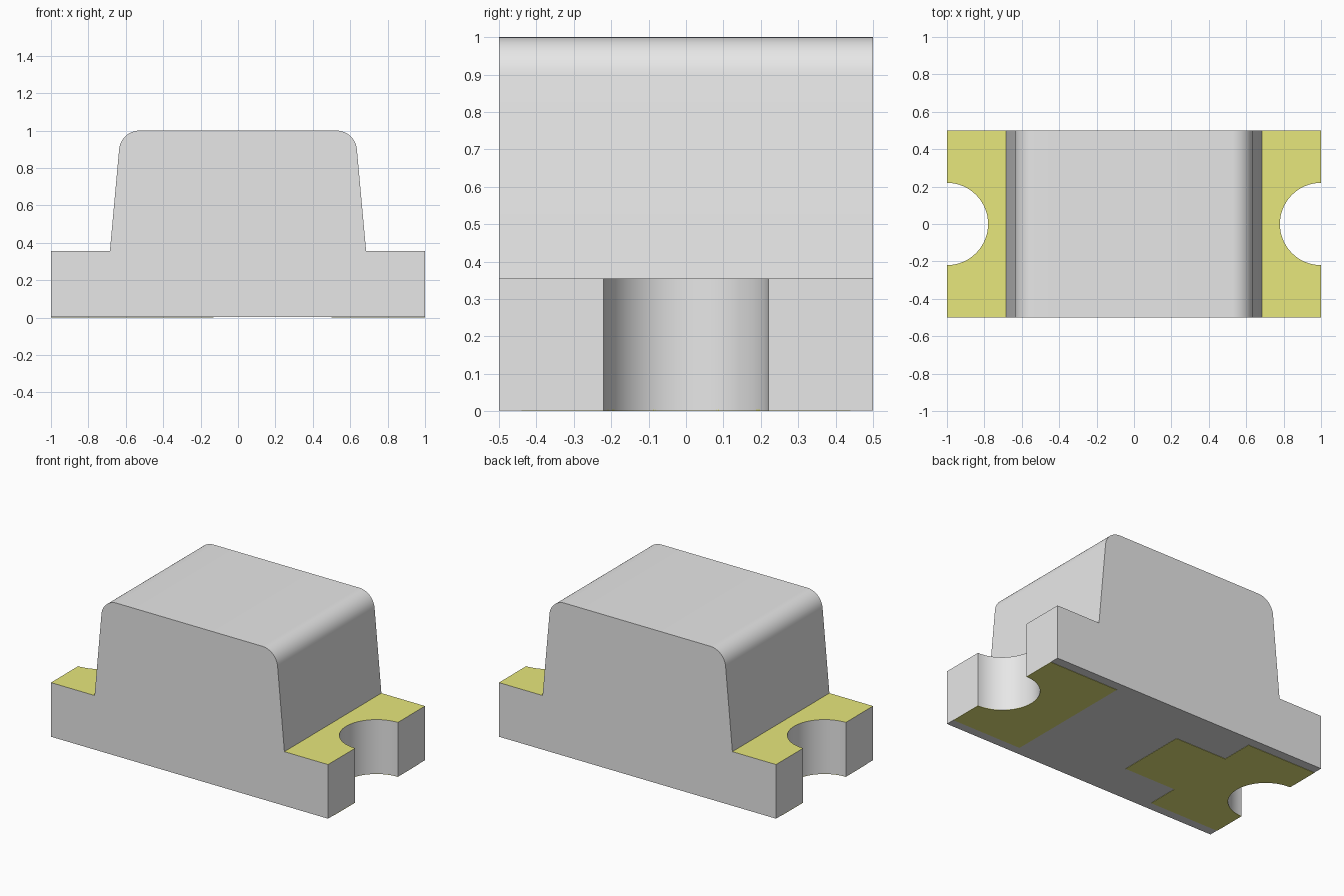
import bpy, bmesh, math
from mathutils import Vector

cube = bpy.data.objects.get("Cube")
if cube:
    bpy.data.objects.remove(cube, do_unlink=True)


def material(name, rgb):
    m = bpy.data.materials.new(name)
    m.use_nodes = True
    m.diffuse_color = (*rgb, 1)
    m.node_tree.nodes["Principled BSDF"].inputs["Base Color"].default_value = (*rgb, 1)
    return m


GREY = material("light grey", (0.8, 0.8, 0.8))
GOLD = material("pale gold", (0.8, 0.8, 0.2))

SKIN = 0.002      # how far the pads stand proud of the underside
NOTCH = 0.22      # radius of the end notches
SHELF = 0.355     # height of the end shelves


def extrude(name, points, offset, mats):
    """Make a prism from a closed outline of 3D points."""
    bm = bmesh.new()
    face = bm.faces.new([bm.verts.new(p) for p in points])
    moved = bmesh.ops.extrude_face_region(bm, geom=[face])["geom"]
    bmesh.ops.translate(bm, vec=Vector(offset),
                        verts=[v for v in moved if isinstance(v, bmesh.types.BMVert)])
    bmesh.ops.recalc_face_normals(bm, faces=bm.faces)
    mesh = bpy.data.meshes.new(name)
    bm.to_mesh(mesh)
    bm.free()
    obj = bpy.data.objects.new(name, mesh)
    bpy.context.collection.objects.link(obj)
    for m in mats:
        mesh.materials.append(m)
    return obj


def select(obj):
    bpy.ops.object.select_all(action='DESELECT')
    obj.select_set(True)
    bpy.context.view_layer.objects.active = obj


# Body: stepped profile with drafted sides and rounded shoulders
half = [(1, SKIN), (1, SHELF), (0.685, SHELF)]
radius, draft, steps = 0.11, math.radians(5.24), 12
for i in range(steps + 1):
    a = draft + (math.pi / 2 - draft) * i / steps
    half.append((0.526 + radius * math.cos(a), 0.89 + radius * math.sin(a)))
profile = half + [(-x, z) for x, z in reversed(half)]
body = extrude("body", [(x, -0.5, z) for x, z in profile], (0, 1, 0), [GREY, GOLD])

# Shelf tops are gold
for p in body.data.polygons:
    if p.normal.z > 0.9 and abs(p.center.z - SHELF) < 0.01:
        p.material_index = 1

# Round notches through both ends
for side in (-1, 1):
    bpy.ops.mesh.primitive_cylinder_add(vertices=64, radius=NOTCH, depth=2,
                                        location=(side, 0, 0))
    cutter = bpy.context.object
    cutter.name = "notch_cutter"
    cutter.hide_render = True
    cutter.data.materials.append(GREY)
    select(body)
    mod = body.modifiers.new("notch", 'BOOLEAN')
    mod.operation, mod.solver, mod.object = 'DIFFERENCE', 'EXACT', cutter
    bpy.ops.object.modifier_apply(modifier=mod.name)
    bpy.data.objects.remove(cutter, do_unlink=True)

select(body)
bpy.ops.object.shade_smooth_by_angle(angle=math.radians(30))


# Contact pads on the underside, following the notches
def pad(name, side, inner):
    arc = [(1 - NOTCH * math.sin(math.pi * i / 32), -NOTCH * math.cos(math.pi * i / 32))
           for i in range(33)]
    outline = [(1, -0.44)] + arc + [(1, 0.44)] + inner
    extrude(name, [(side * x, y, 0) for x, y in outline], (0, 0, 2 * SKIN), [GOLD])


pad("plain_pad", 1, [(0.5, 0.44), (0.5, -0.44)])
pad("tongue_pad", -1, [(0.5, 0.44), (0.5, 0.23), (0.13, 0.23),
                       (0.13, -0.23), (0.5, -0.23), (0.5, -0.44)])
